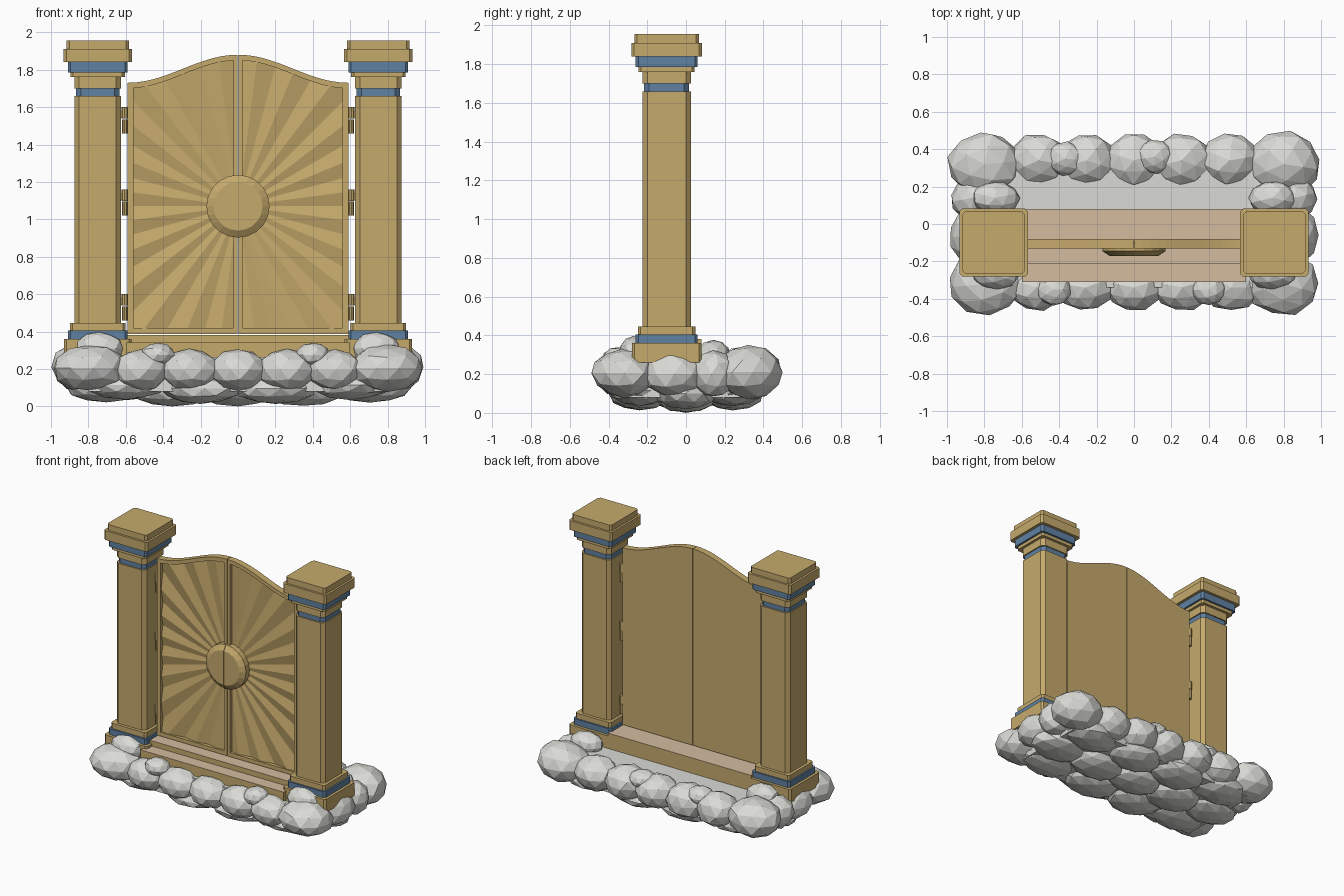
import bpy, bmesh, random
from math import sin, cos, pi, radians
from mathutils import Vector

random.seed(4)
cube = bpy.data.objects.get("Cube")
if cube:
    bpy.data.objects.remove(cube, do_unlink=True)


def material(name, color):
    m = bpy.data.materials.new(name)
    m.use_nodes = True
    m.diffuse_color = (*color, 1)
    bsdf = m.node_tree.nodes["Principled BSDF"]
    bsdf.inputs["Base Color"].default_value = (*color, 1)
    bsdf.inputs["Roughness"].default_value = 0.8
    return m


GOLD = material("gold", (0.56, 0.40, 0.15))
BLUE = material("slate blue", (0.115, 0.22, 0.36))
TAN = material("tan stone", (0.66, 0.50, 0.35))
CLOUD = material("pale grey", (0.70, 0.70, 0.67))


def finish(name, bm, mats):
    bmesh.ops.recalc_face_normals(bm, faces=bm.faces)
    me = bpy.data.meshes.new(name)
    bm.to_mesh(me)
    bm.free()
    for m in mats:
        me.materials.append(m)
    ob = bpy.data.objects.new(name, me)
    bpy.context.collection.objects.link(ob)
    return ob


def loft(bm, loops, mat=0, ring=False):
    """Skin a list of equal loops; cap the ends, or join them when ring."""
    rows = [[bm.verts.new(p) for p in loop] for loop in loops]
    n = len(rows[0])
    pairs = list(zip(rows, rows[1:]))
    if ring:
        pairs.append((rows[-1], rows[0]))
    faces = [bm.faces.new((a[i], a[(i + 1) % n], b[(i + 1) % n], b[i]))
             for a, b in pairs for i in range(n)]
    if not ring:
        faces += [bm.faces.new(rows[0]), bm.faces.new(rows[-1])]
    for f in faces:
        f.material_index = mat


def box(bm, x0, x1, y0, y1, z0, z1):
    loft(bm, [[(x0, y0, z), (x1, y0, z), (x1, y1, z), (x0, y1, z)] for z in (z0, z1)])


def chamfered(cx, cy, h, c, z):
    k = h - c
    pts = [(k, -h), (h, -k), (h, k), (k, h), (-k, h), (-h, k), (-h, -k), (-k, -h)]
    return [(cx + x, cy + y, z) for x, y in pts]


# Pillars: stacked square tiers (bottom, top, half width, colour index)
TIERS = [(0.26, 0.36, 0.18, 0), (0.36, 0.405, 0.16, 1), (0.405, 0.445, 0.148, 0),
         (0.445, 1.66, 0.125, 0), (1.66, 1.70, 0.116, 1), (1.70, 1.76, 0.125, 0),
         (1.76, 1.785, 0.145, 0), (1.785, 1.84, 0.16, 1), (1.84, 1.91, 0.182, 0),
         (1.91, 1.955, 0.166, 0)]
for side, label in ((1, "left"), (-1, "right")):
    bm = bmesh.new()
    for z0, z1, h, mat in TIERS:
        c = 0.026 if h < 0.13 else 0.014
        loft(bm, [chamfered(side * 0.75, -0.1, h, c, z) for z in (z0, z1)], mat)
    finish(label + "_pillar", bm, [GOLD, BLUE])

# Threshold steps with tan treads
bm = bmesh.new()
box(bm, -0.6, 0.6, -0.31, 0.08, 0.2, 0.342)
box(bm, -0.6, 0.6, -0.215, 0.08, 0.342, 0.382)
steps = finish("threshold_steps", bm, [GOLD, TAN])
for p in steps.data.polygons:
    p.material_index = int(p.normal.z > 0.9)

# Gate leaves
HALF, BOTTOM, HUB_Z, BORDER = 0.59, 0.388, 1.07, 0.03


def top_z(x):
    return 1.73 + 0.075 * (1 + cos(pi * x / HALF))


def outline(side, y, inset=0.0):
    """Leaf outline with an arched top, seen from the front."""
    x0, x1 = 0.002 + inset * 0.75, HALF - inset
    xs = [x0 + (x1 - x0) * i / 14 for i in range(15)]
    pts = [(x1, BOTTOM + inset), (x0, BOTTOM + inset)]
    pts += [(x, top_z(x) - inset) for x in xs]
    return [(side * x, y, z) for x, z in pts]


def reach(a):
    """Distance from the hub to just under the frame along angle a."""
    r = 0.1
    m = BORDER - 0.012
    while True:
        x, z = r * sin(a), HUB_Z + r * cos(a)
        if x > HALF - m or z < BOTTOM + m or z > top_z(x) - m:
            return r
        r += 0.003


PLEAT, FINE = radians(7.5), 5
for side, label in ((1, "left"), (-1, "right")):
    bm = bmesh.new()
    loft(bm, [outline(side, y) for y in (-0.08, -0.098)])
    finish(label + "_gate_panel", bm, [GOLD])

    bm = bmesh.new()
    loft(bm, [outline(side, -0.098), outline(side, -0.13),
              outline(side, -0.13, BORDER), outline(side, -0.098, BORDER)], ring=True)
    finish(label + "_gate_frame", bm, [GOLD])

    # Sunburst of pleated rays
    bm = bmesh.new()
    rows = []
    for i in range(24 * FINE + 1):
        a = min(max(i / FINE * PLEAT, 0.012), pi - 0.012)
        phase = i / FINE % 2
        ridge = 1 - abs(phase - 1)
        rows.append([bm.verts.new((side * r * sin(a), -0.1 - 0.03 * r * ridge,
                                   HUB_Z + r * cos(a))) for r in (0.1, reach(a))])
    for a, b in zip(rows, rows[1:]):
        quad = (a[0], a[1], b[1], b[0])
        bm.faces.new(quad if side < 0 else quad[::-1])
    rays = finish(label + "_sun_rays", bm, [GOLD])
    if sum(p.normal.y for p in rays.data.polygons) > 0:
        rays.data.flip_normals()

    # Half of the bevelled central boss
    bm = bmesh.new()
    loft(bm, [[(side * (0.001 + r * sin(pi * i / 10)), y, HUB_Z + r * cos(pi * i / 10))
               for i in range(11)]
              for r, y in ((0.168, -0.098), (0.168, -0.145), (0.13, -0.17))])
    finish(label + "_sun_boss", bm, [GOLD])

    # Hinges: two stacked knuckles and a leaf plate
    bm = bmesh.new()
    for z in (0.53, 1.09, 1.53):
        for r, z0, z1 in ((0.014, z - 0.07, z + 0.005), (0.017, z + 0.008, z + 0.07)):
            loft(bm, [[(side * 0.606 + r * cos(pi * i / 4), -0.1 + r * sin(pi * i / 4), h)
                       for i in range(8)] for h in (z0, z1)])
        xs = sorted((side * 0.605, side * 0.63))
        box(bm, *xs, -0.105, -0.095, z + 0.012, z + 0.05)
    finish(label + "_hinges", bm, [GOLD])

# Cloud base: flat core ringed by faceted puffs
bm = bmesh.new()
box(bm, -0.8, 0.8, -0.34, 0.34, 0.08, 0.265)
finish("cloud_core", bm, [CLOUD])


def puff(bm, x, y, z, rx, ry, rz):
    made = bmesh.ops.create_icosphere(bm, subdivisions=2, radius=1)["verts"]
    turn = random.uniform(0, pi)
    for v in made:
        d = v.co * random.uniform(0.95, 1.04)
        px, py = d.x * cos(turn) - d.y * sin(turn), d.x * sin(turn) + d.y * cos(turn)
        v.co = Vector((x + px * rx, y + py * ry, max(z + d.z * rz, 0)))


bm = bmesh.new()
for s in (-1, 1):
    # corners, ends, and mounds around the pillar feet
    puff(bm, s * 0.795, -0.32, 0.205, 0.2, 0.17, 0.125)
    puff(bm, s * 0.8, 0.32, 0.21, 0.2, 0.175, 0.14)
    puff(bm, s * 0.86, -0.06, 0.2, 0.125, 0.16, 0.12)
    puff(bm, s * 0.86, 0.14, 0.2, 0.12, 0.12, 0.12)
    puff(bm, s * 0.74, -0.27, 0.31, 0.13, 0.08, 0.085)
    puff(bm, s * 0.74, 0.14, 0.29, 0.13, 0.09, 0.085)
# front and back rows
for i in range(-2, 3):
    puff(bm, i * 0.26, -0.34, 0.195, 0.155, 0.125, 0.11)
    puff(bm, i * 0.255, 0.34, 0.205, 0.16, 0.145, 0.125)
# small puffs on top
for x, y, r in ((-0.43, -0.35, 0.085), (0.4, -0.35, 0.085), (-0.37, 0.35, 0.09), (0.11, 0.36, 0.09)):
    puff(bm, x, y, 0.275, r * 1.1, r, 0.065)
finish("cloud_rim", bm, [CLOUD])

# Underside puffs in staggered rows
bm = bmesh.new()
for y, count, z in ((-0.24, 4, 0.095), (0, 5, 0.08), (0.24, 4, 0.095)):
    for i in range(count):
        x = (i - (count - 1) / 2) * 0.4 * (0.88 if count > 4 else 1)
        puff(bm, x, y, z + 0.02 * (abs(x) > 0.5), 0.22, 0.16, 0.08)
finish("cloud_underside", bm, [CLOUD])
